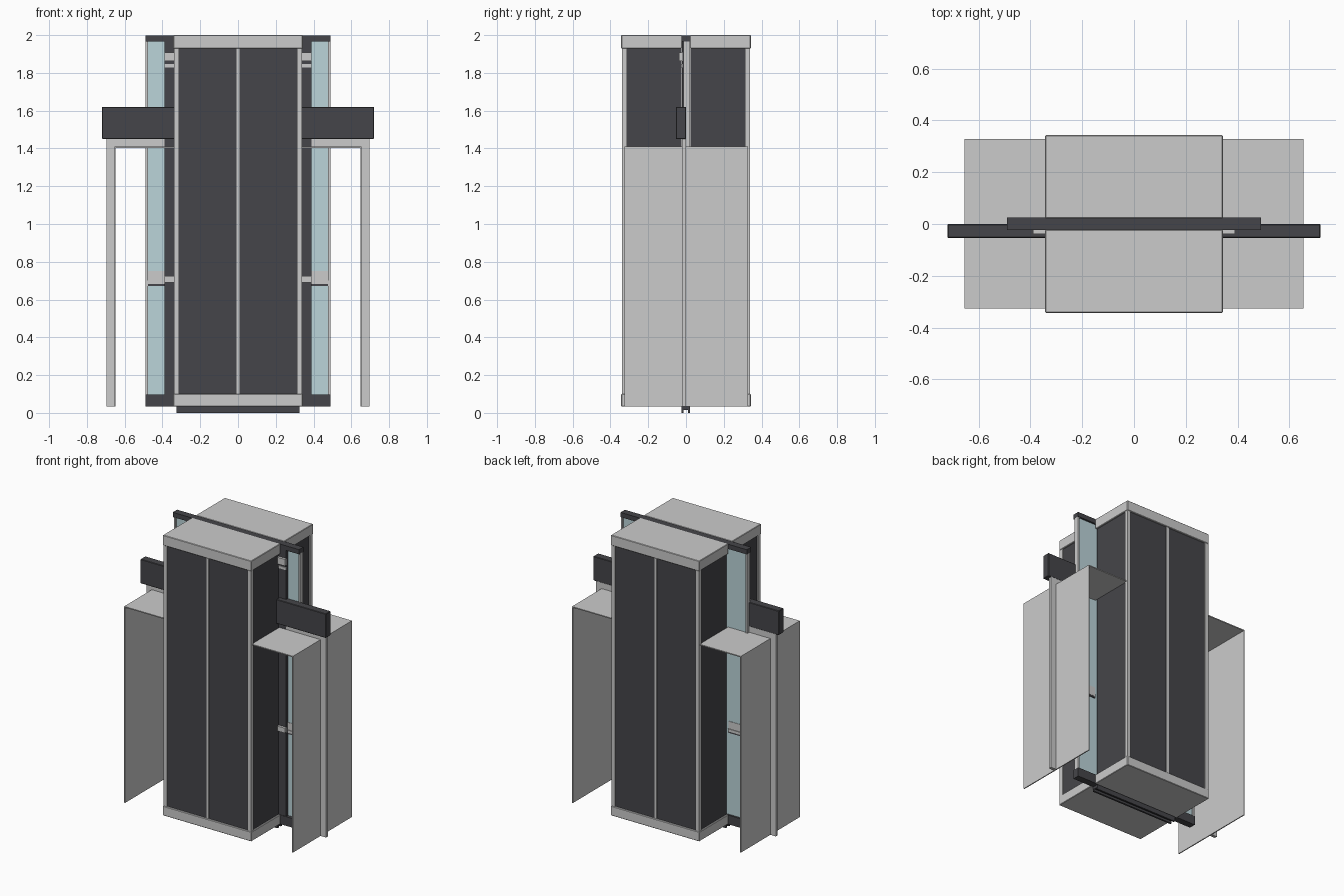
import bpy
import bmesh
from mathutils import Vector

if "Cube" in bpy.data.objects:
    bpy.data.objects.remove(bpy.data.objects["Cube"])


def material(name, rgb):
    m = bpy.data.materials.new(name)
    m.diffuse_color = (*rgb, 1)
    m.use_nodes = True
    m.node_tree.nodes["Principled BSDF"].inputs["Base Color"].default_value = m.diffuse_color
    return m


DARK = material("charcoal", (0.06, 0.06, 0.067))
GLASS = material("pale_glass", (0.50, 0.66, 0.70))
PALE = material("pale_strip", (0.85, 0.88, 0.88))


def box(name, x, y, z, mat=None, bevel=0):
    """Box from (min, max) pairs on each axis."""
    bm = bmesh.new()
    bmesh.ops.create_cube(bm, size=1)
    for v in bm.verts:
        v.co = Vector([(a + b) / 2 + c * (b - a) for c, (a, b) in zip(v.co, (x, y, z))])
    me = bpy.data.meshes.new(name)
    bm.to_mesh(me)
    bm.free()
    ob = bpy.data.objects.new(name, me)
    bpy.context.collection.objects.link(ob)
    if mat:
        me.materials.append(mat)
    if bevel:
        mod = ob.modifiers.new("bevel", "BEVEL")
        mod.width, mod.segments = bevel, 1
    return ob


def span(s, a, b):
    return tuple(sorted((s * a, s * b)))


# Front and back cabinets
for s, side in ((-1, "front"), (1, "back")):
    deep = span(s, 0.022, 0.343)
    for part, z in (("base_cap", (0.033, 0.10)), ("top_cap", (1.928, 2.0))):
        box(f"{side}_{part}", (-0.343, 0.343), deep, z, bevel=0.003)
    box(f"{side}_dark_panels", (-0.332, 0.332), span(s, 0.024, 0.332), (0.09, 1.94), DARK)
    for t in (-1, 1):
        box(f"{side}_corner_post", span(t, 0.313, 0.34), span(s, 0.313, 0.34), (0.10, 1.928))
    box(f"{side}_centre_post", (-0.009, 0.009), span(s, 0.325, 0.338), (0.10, 1.928))

# Floor channel under the partition
box("floor_channel_web", (-0.325, 0.325), (-0.025, 0.022), (0.015, 0.033), DARK)
for y in ((-0.025, -0.012), (0.010, 0.022)):
    box("floor_channel_leg", (-0.325, 0.325), y, (0, 0.02), DARK)

# Glass partition between the cabinets
box("partition_bottom_rail", (-0.49, 0.49), (-0.023, 0.025), (0.034, 0.098), DARK)
box("partition_top_rail", (-0.49, 0.49), (-0.023, 0.025), (1.965, 1.998), DARK)
box("partition_glass", (-0.482, 0.482), (0.0, 0.012), (0.098, 1.965), GLASS)
box("inner_dark_panel", (-0.388, 0.388), (-0.020, -0.001), (0.098, 1.965), DARK)

for s in (-1, 1):
    box("partition_end_post", span(s, 0.477, 0.490), (-0.012, 0.021), (0.098, 1.965))
    # Mid rail and its pale strip
    box("glass_mid_rail", span(s, 0.34, 0.480), (-0.008, 0.020), (0.682, 0.700))
    box("glass_mid_rail_lip", span(s, 0.34, 0.480), (-0.006, 0.018), (0.672, 0.682), DARK)
    box("glass_pale_strip", span(s, 0.34, 0.478), (-0.003, 0.015), (0.700, 0.752), PALE)
    # Brackets clipped on the dark panel
    box("mid_bracket", span(s, 0.33, 0.390), (-0.038, -0.018), (0.690, 0.724))
    box("upper_bracket", span(s, 0.33, 0.390), (-0.038, -0.018), (1.862, 1.908))
    box("upper_bracket_strip", span(s, 0.33, 0.389), (-0.026, -0.018), (1.828, 1.846), PALE)

    # Side hood: thin shelf and outer panel, open front and back
    box("side_hood_top", span(s, 0.335, 0.655), (-0.326, 0.328), (1.403, 1.410))
    box("side_hood_panel", span(s, 0.648, 0.655), (-0.326, 0.328), (0.033, 1.410))
    # Tube frame carrying the hood
    box("side_frame_post", span(s, 0.655, 0.697), (-0.020, 0.0), (0.033, 1.452))
    box("side_frame_bar", span(s, 0.335, 0.697), (-0.020, 0.0), (1.410, 1.452))
    # Drive box above the hood
    box("side_drive_box", span(s, 0.335, 0.720), (-0.054, 0.0), (1.450, 1.620), DARK, bevel=0.003)
